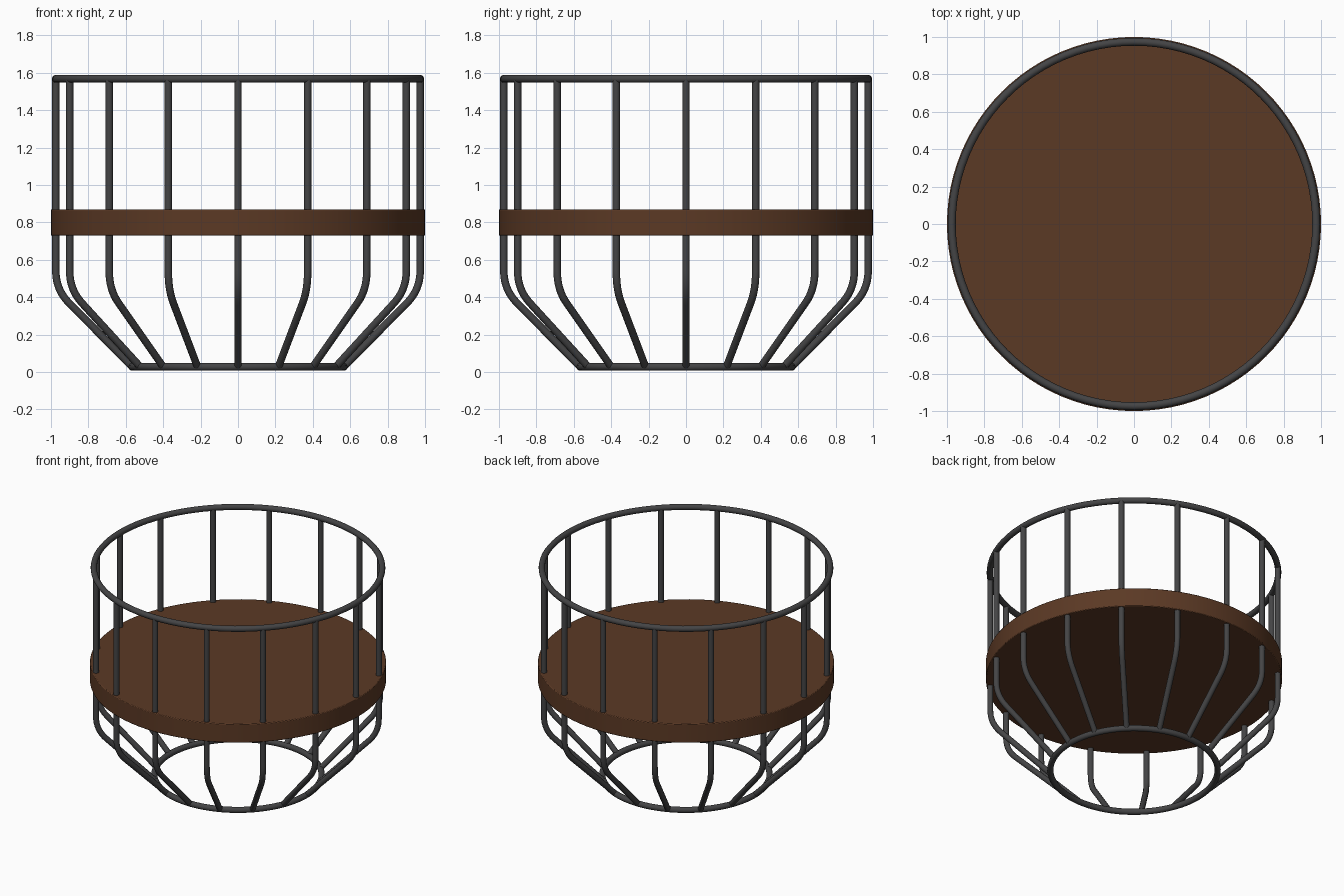
import bpy, math
from mathutils import Vector

if "Cube" in bpy.data.objects:
    bpy.data.objects.remove(bpy.data.objects["Cube"])

TUBE = 0.021           # wire radius
R_TOP, Z_TOP = 0.974, 1.567
R_BOT, Z_BOT = 0.565, 0.027
RODS = 16


def material(name, color):
    m = bpy.data.materials.new(name)
    m.diffuse_color = (*color, 1)
    m.use_nodes = True
    m.node_tree.nodes["Principled BSDF"].inputs["Base Color"].default_value = m.diffuse_color
    return m


metal = material("dark grey metal", (0.058, 0.058, 0.060))
wood = material("brown wood", (0.105, 0.041, 0.018))


def ring(name, radius, z):
    bpy.ops.mesh.primitive_torus_add(major_radius=radius, minor_radius=TUBE,
                                     major_segments=96, minor_segments=14,
                                     location=(0, 0, z))
    ob = bpy.context.object
    ob.name = name
    ob.data.materials.append(metal)
    bpy.ops.object.shade_smooth()


# top and bottom wire rings
ring("top_ring", R_TOP, Z_TOP)
ring("bottom_ring", R_BOT, Z_BOT)

# rod profile (radius, height): upright, rounded elbow, slope inwards
top, foot = Vector((R_TOP, Z_TOP)), Vector((R_BOT, Z_BOT))
corner = Vector((R_TOP, 0.44))
a = corner + (top - corner).normalized() * 0.10
b = corner + (foot - corner).normalized() * 0.10
elbow = [a * (1 - t) ** 2 + corner * 2 * t * (1 - t) + b * t * t
         for t in (i / 8 for i in range(9))]
profile = [top, *elbow, foot]

# bent rods around the basket
curve = bpy.data.curves.new("rods", "CURVE")
curve.dimensions = "3D"
curve.bevel_depth = TUBE - 0.001
curve.bevel_resolution = 4
curve.use_fill_caps = True
for i in range(RODS):
    ang = 2 * math.pi * i / RODS
    sp = curve.splines.new("POLY")
    sp.points.add(len(profile) - 1)
    for p, (r, z) in zip(sp.points, profile):
        p.co = (r * math.cos(ang), r * math.sin(ang), z, 1)
rods = bpy.data.objects.new("rods", curve)
bpy.context.collection.objects.link(rods)
bpy.ops.object.select_all(action="DESELECT")
rods.select_set(True)
bpy.context.view_layer.objects.active = rods
bpy.ops.object.convert(target="MESH")
rods = bpy.context.object
rods.name = "rods"
rods.data.materials.clear()
rods.data.materials.append(metal)
bpy.ops.object.shade_smooth_by_angle(angle=math.radians(40))

# round wooden table top
bpy.ops.mesh.primitive_cylinder_add(vertices=96, radius=1.0, depth=0.14,
                                    location=(0, 0, 0.799))
disc = bpy.context.object
disc.name = "table_top"
disc.data.materials.append(wood)
bev = disc.modifiers.new("soft edge", "BEVEL")
bev.width = 0.005
bev.segments = 2
bev.limit_method = "ANGLE"
bpy.ops.object.shade_smooth_by_angle(angle=math.radians(40))
